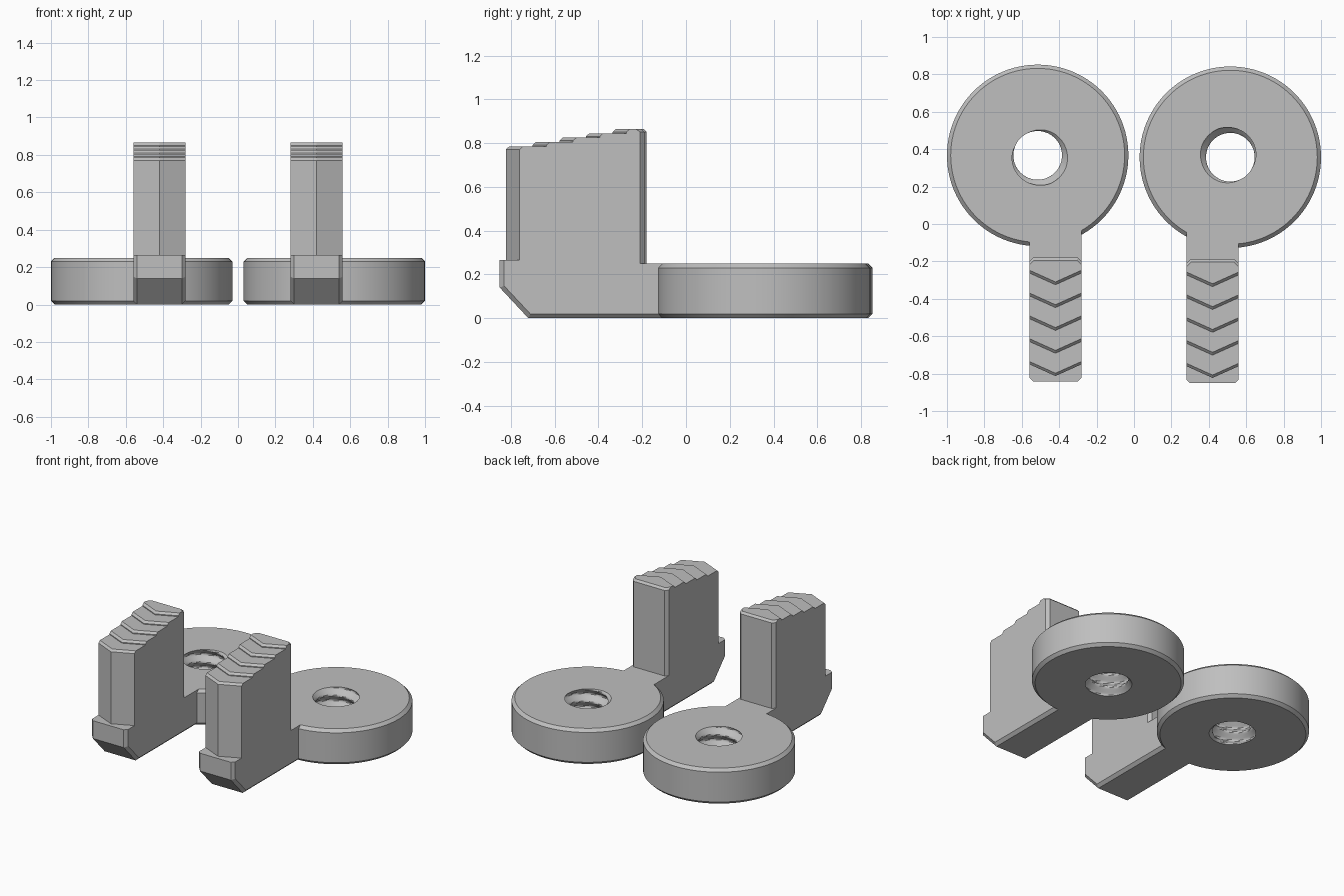
import bpy, bmesh, math

default = bpy.data.objects.get("Cube")
if default:
    bpy.data.objects.remove(default, do_unlink=True)

grey = bpy.data.materials.new("plain_grey")
grey.use_nodes = True
grey.diffuse_color = (0.52, 0.52, 0.52, 1)
grey.node_tree.nodes["Principled BSDF"].inputs["Base Color"].default_value = (0.52, 0.52, 0.52, 1)

THICK = 0.25      # disc and arm thickness
HALF = 0.14       # half width of arm and jaw
CHAMFER = 0.02
BACK = -0.185     # rear face of the jaw
PITCH = 0.09


def finish(bm, name, smooth=False):
    bmesh.ops.recalc_face_normals(bm, faces=bm.faces[:])
    mesh = bpy.data.meshes.new(name)
    bm.to_mesh(mesh)
    bm.free()
    mesh.materials.append(grey)
    obj = bpy.data.objects.new(name, mesh)
    bpy.context.collection.objects.link(obj)
    if smooth:
        bpy.ops.object.select_all(action='DESELECT')
        obj.select_set(True)
        bpy.context.view_layer.objects.active = obj
        bpy.ops.object.shade_smooth_by_angle(angle=math.radians(30))
    return obj


def prism(bm, points, offset):
    """Extrude a closed outline of 3D points by an offset; return start and end verts."""
    a = [bm.verts.new(p) for p in points]
    b = [bm.verts.new([c + d for c, d in zip(p, offset)]) for p in points]
    n = len(a)
    bm.faces.new(a)
    bm.faces.new(b[::-1])
    for i in range(n):
        j = (i + 1) % n
        bm.faces.new((a[i], a[j], b[j], b[i]))
    return a, b


def bevel(bm, edges, width):
    bmesh.ops.bevel(bm, geom=edges, offset=width, segments=1,
                    affect='EDGES', profile=0.5)


def thread_radius(z, theta, start):
    p = ((z - THICK) / PITCH - (theta - start) / math.tau) % 1
    ridge = min(1, max(0, 1.3 * abs(2 * p - 1) - 0.15))
    return 0.13 + 0.035 * ridge


def build_disc(name, cx, cy, start):
    """Chamfered round disc with a helical threaded hole."""
    bm = bmesh.new()
    sides, levels, r = 96, 36, 0.485
    rings = []
    for i in range(sides):
        t = math.tau * i / sides
        section = []
        for k in range(levels + 1):
            z = THICK * k / levels
            section.append((thread_radius(z, t, start), z))
        section += [(r - CHAMFER, THICK), (r, THICK - CHAMFER),
                    (r, CHAMFER), (r - CHAMFER, 0)]
        rings.append([bm.verts.new((cx + q * math.cos(t), cy + q * math.sin(t), z))
                      for q, z in section])
    for i in range(sides):
        a, b = rings[i], rings[(i + 1) % sides]
        for k in range(len(a)):
            m = (k + 1) % len(a)
            bm.faces.new((a[k], a[m], b[m], b[k]))
    finish(bm, name, smooth=True)


def build_arm(name, cx, dy):
    """Arm running from under the disc to the sloped foot at the tip."""
    bm = bmesh.new()
    tip = -0.846
    profile = [(tip, 0.14), (-0.715, 0), (0.02, 0), (0.02, THICK),
               (-0.4, THICK), (-0.4, 0.265), (tip, 0.265)]
    a, b = prism(bm, [(cx - HALF, y + dy, z) for y, z in profile], (2 * HALF, 0, 0))
    edges = []
    for side in (a, b):
        for i, j in ((6, 0), (0, 1), (1, 2)):
            edges.append(bm.edges.get((side[i], side[j])))
    bevel(bm, edges, CHAMFER)
    finish(bm, name)


def build_jaw(name, cx, dy):
    """Upright jaw with a pointed front and stepped chevron ridges on top."""
    bm = bmesh.new()
    low = THICK
    for k in range(5):
        top = 0.785 + 0.02 * k
        wing = -0.755 + 0.122 * k
        plan = [(-HALF, wing), (0, wing - 0.063), (HALF, wing),
                (HALF, BACK - CHAMFER), (HALF - CHAMFER, BACK),
                (CHAMFER - HALF, BACK), (-HALF, BACK - CHAMFER)]
        a, b = prism(bm, [(cx + x, y + dy, low) for x, y in plan], (0, 0, top - low))
        # front lips on every step, rear lip on the highest one
        pairs = [(0, 1), (1, 2)]
        if k == 4:
            pairs += [(3, 4), (4, 5), (5, 6)]
        bevel(bm, [bm.edges.get((b[i], b[j])) for i, j in pairs], 0.014)
        low = top
    finish(bm, name)


# Two matching clamp jaws side by side
for side, sign, dy in (("right", -1, 0.005), ("left", 1, -0.005)):
    start = math.radians(135 if sign > 0 else -45)
    build_disc(side + "_disc", sign * 0.515, 0.362 + dy, start)
    build_arm(side + "_arm", sign * 0.42, dy)
    build_jaw(side + "_jaw", sign * 0.42, dy)
